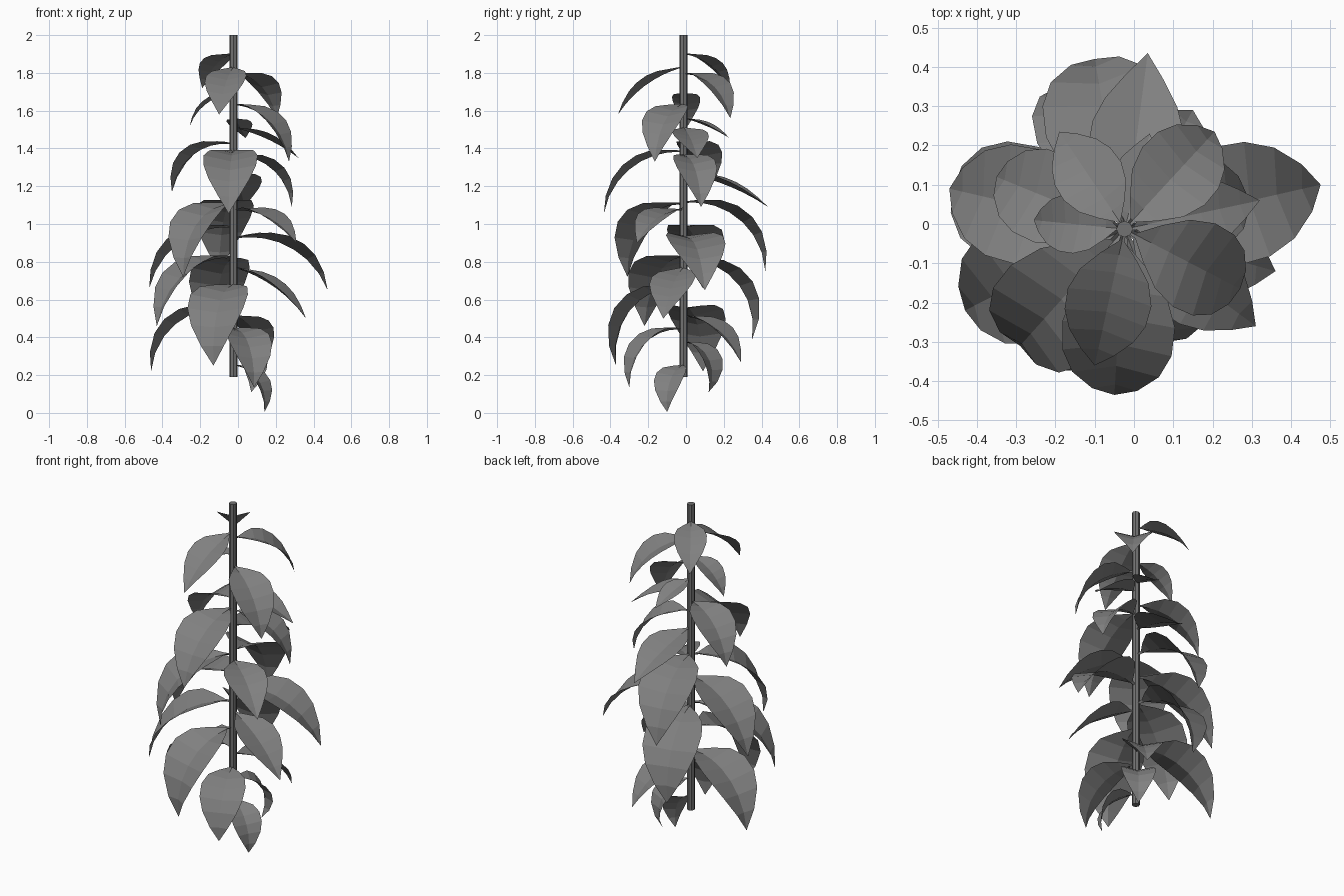
import bpy, bmesh, math
from mathutils import Vector

if "Cube" in bpy.data.objects:
    bpy.data.objects.remove(bpy.data.objects["Cube"])

SX, SY = -0.024, -0.013          # stem axis


def material(name, value):
    m = bpy.data.materials.new(name)
    m.diffuse_color = (value, value, value, 1)
    m.use_nodes = True
    m.node_tree.nodes["Principled BSDF"].inputs["Base Color"].default_value = m.diffuse_color
    return m


LEAF_MAT = material("leaf_grey", 0.215)
STEM_MAT = material("stem_grey", 0.17)

# Central stem
bpy.ops.mesh.primitive_cylinder_add(vertices=8, radius=0.021, depth=1.81, location=(SX, SY, 1.095))
bpy.context.object.name = "stem"
bpy.context.object.data.materials.append(STEM_MAT)

# Leaf outline: (fraction along midrib, fraction of half width)
OUTLINE = [(0, .04), (.07, .07), (.16, .44), (.27, .82), (.40, 1), (.54, .97),
           (.68, .77), (.84, .40), (1, 0)]


def leaf(name, root_z, tip, start_deg, ratio=0.49, fold=0.25):
    """Leaf folded along a midrib that is a circular arc from stem to tip."""
    dx, dy = tip[0] - SX, tip[1] - SY
    r, dz = math.hypot(dx, dy), tip[2] - root_z
    out = Vector((dx / r, dy / r, 0))
    side = Vector((-out.y, out.x, 0))
    up = Vector((0, 0, 1))
    a0 = math.radians(start_deg)
    turn = 2 * (math.atan2(dz, r) - a0)          # total bend of the arc
    length = math.hypot(r, dz) * (turn / 2) / math.sin(turn / 2)
    half = length * ratio / 2
    k = length / turn
    bm = bmesh.new()
    rows = []
    for t, w in OUTLINE:
        a = a0 + turn * t
        mid = (Vector((SX, SY, root_z)) + out * k * (math.sin(a) - math.sin(a0))
               + up * k * (math.cos(a0) - math.cos(a)))
        normal = up * math.cos(a) - out * math.sin(a)
        c = bm.verts.new(mid)
        if w == 0:
            rows.append((c, c, c))
        else:
            lift = normal * half * w * (fold if w > .1 else 1)   # stalk is a deep channel
            e = [bm.verts.new(mid + side * s * half * w + lift) for s in (1, -1)]
            rows.append((e[0], c, e[1]))
    for p, q in zip(rows, rows[1:]):
        for i in (0, 1):
            corners = [p[i], q[i], q[i + 1], p[i + 1]]
            bm.faces.new(list(dict.fromkeys(corners)))
    bm.normal_update()
    mesh = bpy.data.meshes.new(name)
    bm.to_mesh(mesh)
    bm.free()
    mesh.materials.append(LEAF_MAT)
    bpy.context.collection.objects.link(bpy.data.objects.new(name, mesh))


# Leaves from top to bottom: root height, tip x, y, z, starting pitch
LEAVES = [
    (1.90, -.19, .235, 1.72, -7), (1.83, -.10, -.36, 1.58, -14), (1.79, .205, .235, 1.56, 5),
    (1.69, -.255, .01, 1.52, -3), (1.63, .27, -.165, 1.33, -2), (1.56, .04, .23, 1.455, -14),
    (1.51, .32, .06, 1.35, -12), (1.38, -.05, -.435, 1.055, 5), (1.42, -.35, .12, 1.17, 10),
    (1.36, .285, .08, 1.09, 4), (1.27, .035, .435, 1.09, -10), (1.10, -.29, -.31, .72, 7),
    (1.11, -.10, .42, .75, 8), (1.07, .31, -.26, .90, 5), (.98, -.47, .09, .66, 6),
    (.92, .475, .10, .65, 12), (.82, -.43, -.22, .46, 5), (.81, -.12, .35, .39, 4),
    (.77, .36, -.12, .50, -15), (.67, -.13, -.37, .25, 4), (.54, -.46, .09, .22, 14),
    (.51, .15, .29, .27, -2), (.44, .085, -.30, .135, 7), (.37, .07, .12, .11, 5),
    (.25, .14, -.10, .005, -2),
]
for i, (z, tx, ty, tz, a) in enumerate(LEAVES):
    leaf(f"leaf_{i + 1:02d}", z, (tx, ty, tz), a)
